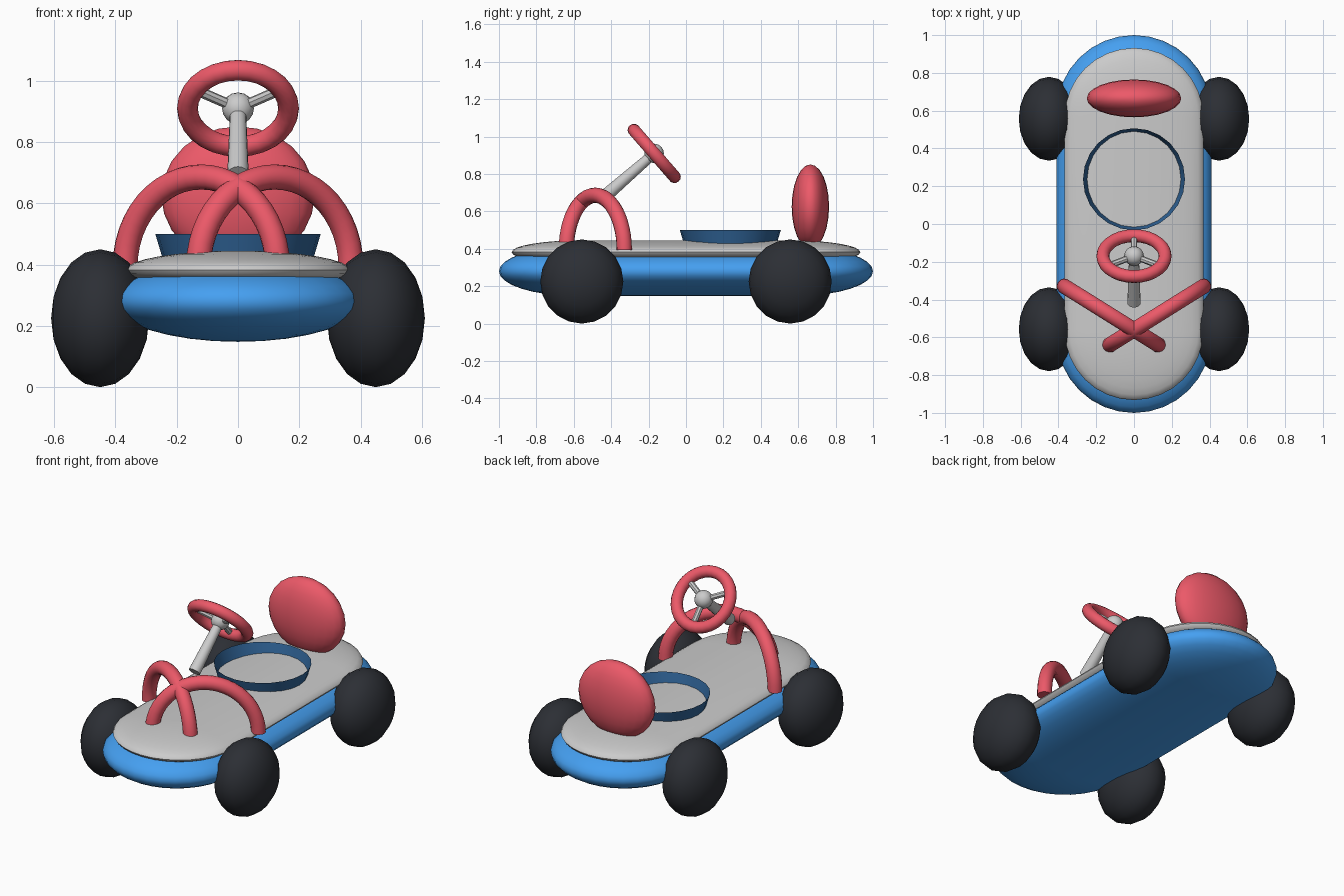
import bpy, bmesh, math
from mathutils import Vector, Matrix

if "Cube" in bpy.data.objects:
    bpy.data.objects.remove(bpy.data.objects["Cube"])


def material(name, color):
    m = bpy.data.materials.new(name)
    m.diffuse_color = (*color, 1)
    m.use_nodes = True
    m.node_tree.nodes["Principled BSDF"].inputs["Base Color"].default_value = m.diffuse_color
    return m


RED = material("red", (0.84, 0.10, 0.14))
BLUE = material("blue", (0.06, 0.35, 0.88))
NAVY = material("navy", (0.03, 0.13, 0.32))
BLACK = material("black", (0.025, 0.028, 0.035))


def finish(bm, name, mat=None, smooth=True):
    bmesh.ops.recalc_face_normals(bm, faces=bm.faces)
    me = bpy.data.meshes.new(name)
    bm.to_mesh(me)
    bm.free()
    ob = bpy.data.objects.new(name, me)
    bpy.context.collection.objects.link(ob)
    if mat:
        me.materials.append(mat)
    if smooth:
        bpy.ops.object.select_all(action='DESELECT')
        ob.select_set(True)
        bpy.context.view_layer.objects.active = ob
        bpy.ops.object.shade_smooth_by_angle(angle=math.radians(40))
    return ob


def ellipsoid(name, centre, radii, mat=None, segs=24, stretch=0, axis_x=False):
    bm = bmesh.new()
    bmesh.ops.create_uvsphere(bm, u_segments=segs, v_segments=segs // 2, radius=1)
    if axis_x:
        bm.transform(Matrix.Rotation(math.pi / 2, 4, 'Y'))
    if stretch:
        # split across the middle and pull the halves apart
        for y in (-0.001, 0.001):
            bmesh.ops.bisect_plane(bm, geom=bm.verts[:] + bm.edges[:] + bm.faces[:], dist=1e-6,
                                   plane_co=(0, y, 0), plane_no=(0, 1, 0))
    for v in bm.verts:
        shift = math.copysign(stretch, v.co.y) if abs(v.co.y) > 0.0005 else 0
        v.co = Vector(v.co[i] * radii[i] for i in range(3))
        v.co.y += shift
    bm.transform(Matrix.Translation(centre))
    return finish(bm, name, mat)


def rod(name, a, b, r1, r2, mat=None, segs=16, caps=True):
    a, b = Vector(a), Vector(b)
    bm = bmesh.new()
    rot = (b - a).to_track_quat('Z', 'Y').to_matrix().to_4x4()
    bmesh.ops.create_cone(bm, cap_ends=caps, segments=segs, radius1=r1, radius2=r2,
                          depth=(b - a).length, matrix=Matrix.Translation((a + b) / 2) @ rot)
    return finish(bm, name, mat)


def arc_tube(name, centre, u, v, R, r, sweep, mat, n=24, segs=14):
    """Tube of radius r along an arc in the plane of unit vectors u and v."""
    c, u, v = Vector(centre), Vector(u), Vector(v)
    w = u.cross(v)
    closed = sweep > 6
    bm = bmesh.new()
    rings = []
    for i in range(n if closed else n + 1):
        t = sweep * i / n
        d = u * math.cos(t) + v * math.sin(t)
        rings.append([bm.verts.new(c + d * (R + r * math.cos(p)) + w * r * math.sin(p))
                      for p in (2 * math.pi * j / segs for j in range(segs))])
    for i in range(n):
        A, B = rings[i], rings[(i + 1) % len(rings)]
        for j in range(segs):
            k = (j + 1) % segs
            bm.faces.new((A[j], A[k], B[k], B[j]))
    if not closed:
        bm.faces.new(rings[0])
        bm.faces.new(rings[-1])
    return finish(bm, name, mat)


# Body and deck
ellipsoid("body", (0, 0, 0.28), (0.41, 0.41, 0.132), BLUE, 32, stretch=0.59)
ellipsoid("deck", (0, 0, 0.382), (0.367, 0.367, 0.063), None, 32, stretch=0.565)

# Wheels
for sx, side in ((-1, "left"), (1, "right")):
    for y, end in ((-0.557, "front"), (0.557, "rear")):
        ellipsoid(f"{end}_{side}_wheel", (0.45 * sx, y, 0.225), (0.16, 0.222, 0.225), BLACK, 20, axis_x=True)

# Seat rim and backrest
rod("seat_rim", (0, 0.237, 0.40), (0, 0.237, 0.50), 0.24, 0.27, NAVY, 24, caps=False)
ellipsoid("backrest", (0, 0.665, 0.625), (0.25, 0.10, 0.226), RED, 24)

# Crossed front bars
for sx, side in ((-1, "left"), (1, "right")):
    u = Vector((0.25 * sx, 0.156, 0)).normalized()
    arc_tube(f"{side}_front_bar", (0.12 * sx, -0.485, 0.393), u, (0, 0, 1), 0.293, 0.041, math.pi, RED)

# Steering column, wheel, hub and spokes
hub = Vector((0, -0.17, 0.91))
tilt = math.radians(41)
side_dir = Vector((1, 0, 0))
up_dir = Vector((0, -math.sin(tilt), math.cos(tilt)))
normal = Vector((0, math.cos(tilt), math.sin(tilt)))
rod("steering_column", hub - normal * 0.33, hub, 0.035, 0.026)
arc_tube("steering_wheel", hub, side_dir, up_dir, 0.165, 0.034, 2 * math.pi, RED, 28)
ellipsoid("steering_hub", hub, (0.052, 0.052, 0.052), None, 16)
for i, a in enumerate((30, 150, 270)):
    a = math.radians(a)
    d = side_dir * math.cos(a) + up_dir * math.sin(a)
    rod(f"spoke_{i + 1}", hub, hub + d * 0.16, 0.017, 0.017, None, 8)
